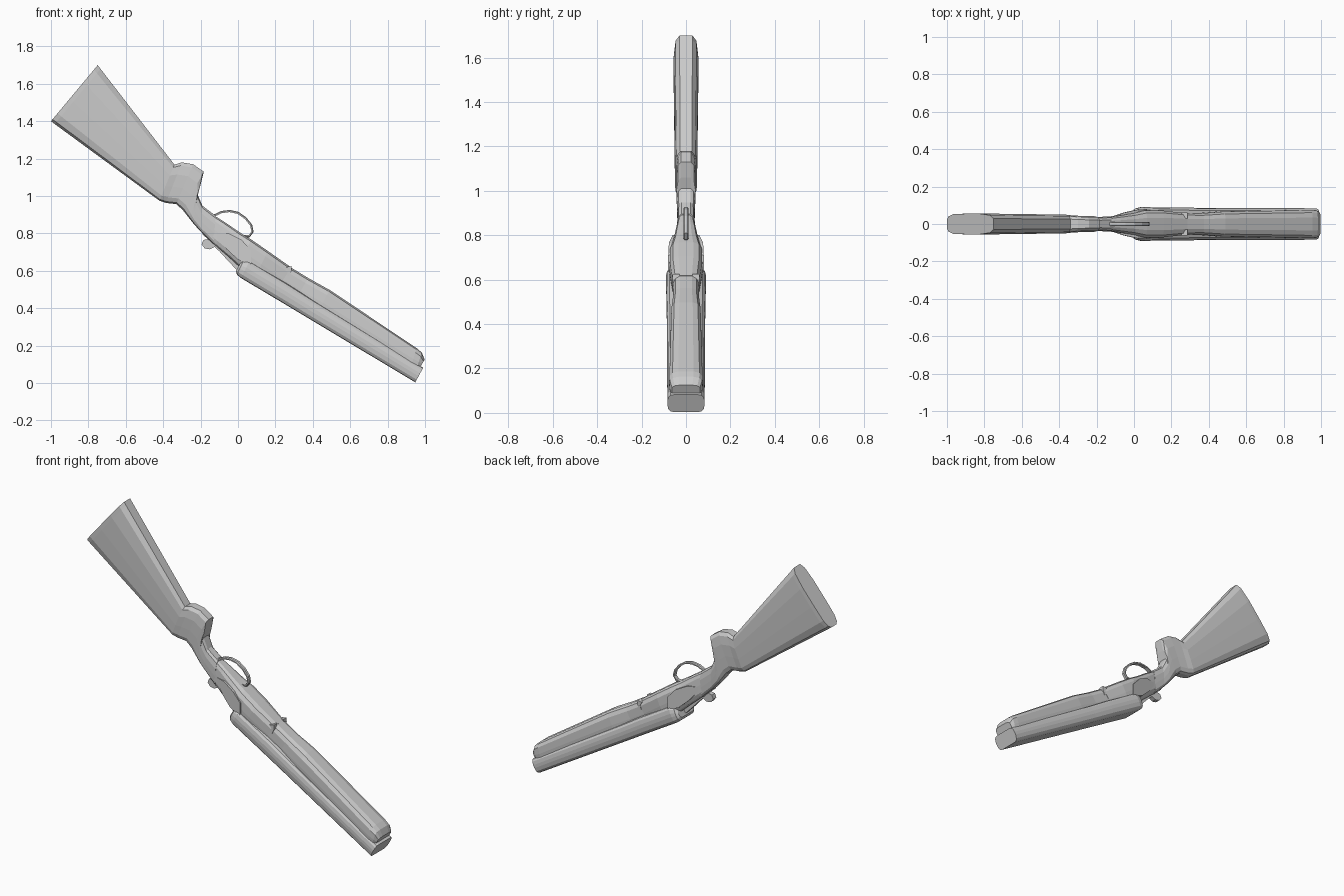
import bpy, bmesh
from mathutils import Vector

# Half sections: (fraction from lower to upper edge, fraction of half width)
OVAL = [(0, .42), (.035, .75), (.14, .96), (.4, 1), (.7, 1), (.92, .85), (1, .52)]
BOXY = [(0, .5), (.06, .78), (.2, .96), (.5, 1), (.8, .98), (.94, .8), (1, .45)]
BARREL = [(0, .68), (.05, .84), (.18, .95), (.42, 1), (.62, 1), (.84, .95), (.96, .84), (1, .66)]


def finish(name, bm):
    bmesh.ops.recalc_face_normals(bm, faces=bm.faces)
    me = bpy.data.meshes.new(name)
    bm.to_mesh(me)
    bm.free()
    ob = bpy.data.objects.new(name, me)
    bpy.context.collection.objects.link(ob)
    return ob


def loft(name, stations, section):
    """Skin symmetric sections; station = lower x, z, upper x, z, half width."""
    bm = bmesh.new()
    rings = []
    for lx, lz, ux, uz, w in stations:
        half = [(lx + (ux - lx) * t, f * w, lz + (uz - lz) * t) for t, f in section]
        pts = half + [(x, -y, z) for x, y, z in reversed(half)]
        rings.append([bm.verts.new(p) for p in pts])
    n = len(rings[0])
    for a, b in zip(rings, rings[1:]):
        for i in range(n):
            j = (i + 1) % n
            bm.faces.new((a[i], a[j], b[j], b[i]))
    bm.faces.new(rings[0])
    bm.faces.new(rings[-1])
    return finish(name, bm)


def plate(name, outer, inner):
    """Prism between two matching outlines of 3D points."""
    bm = bmesh.new()
    a = [bm.verts.new(p) for p in outer]
    b = [bm.verts.new(p) for p in inner]
    bm.faces.new(a)
    bm.faces.new(b)
    for i in range(len(a)):
        j = (i + 1) % len(a)
        bm.faces.new((a[i], a[j], b[j], b[i]))
    return finish(name, bm)


# Stock with the pistol grip and slim wrist
loft("stock", [
    (-1.0, 1.40, -.75, 1.70, .055),
    (-.98, 1.385, -.735, 1.68, .056),
    (-.42, .975, -.34, 1.168, .05),
    (-.385, .963, -.30, 1.18, .045),
    (-.33, .957, -.24, 1.17, .043),
    (-.295, .925, -.183, 1.13, .043),
    (-.26, .88, -.20, 1.06, .042),
    (-.24, .855, -.217, 1.01, .041),
    (-.20, .81, -.19, .948, .038),
    (-.13, .74, -.12, .895, .04)], OVAL)

# Receiver
loft("receiver", [
    (-.19, .795, -.15, .91, .032),
    (-.12, .735, -.07, .86, .045),
    (-.05, .675, .01, .805, .058),
    (.01, .62, .07, .768, .073),
    (.09, .565, .16, .706, .074),
    (.20, .49, .285, .618, .06)], BOXY)

# Forearm under the barrels
loft("forearm", [
    (.20, .49, .28, .62, .059),
    (.30, .43, .375, .562, .058),
    (.42, .36, .49, .498, .067),
    (.92, .07, .955, .187, .076),
    (.95, .065, .983, .163, .074),
    (.968, .075, .998, .125, .064)], BOXY)

# Side by side barrels as one block
loft("barrels", [
    (-.012, .598, .012, .64, .07),
    (-.006, .58, .03, .655, .084),
    (.015, .562, .062, .652, .09),
    (.22, .44, .265, .53, .088),
    (.35, .362, .395, .447, .086),
    (.948, .004, .99, .082, .084)], BARREL)

# Raised side plates with a pointed tail
outline = [(-.135, .035, .805), (-.05, .061, .80), (.02, .077, .765), (.07, .08, .71),
           (.07, .08, .63), (.0, .074, .66), (-.06, .06, .715)]
for s, side in ((1, "left"), (-1, "right")):
    plate("side_plate_" + side, [(x, s * y, z) for x, y, z in outline],
          [(x, s * .02, z) for x, y, z in outline])
    # Hinge catch
    catch = [(.255, .62), (.285, .625), (.287, .60), (.272, .57), (.26, .575), (.268, .60)]
    plate("hinge_catch_" + side, [(x, s * .061, z) for x, z in catch],
          [(x, s * .03, z) for x, z in catch])

# Opening lever with thumb pad
lever = [(-.15, .772), (-.185, .765), (-.195, .742), (-.178, .72), (-.15, .715),
         (-.125, .728), (-.10, .705), (-.05, .65), (0, .598), (.02, .63), (-.06, .70)]
plate("opening_lever", [(x, .015, z) for x, z in lever], [(x, -.015, z) for x, z in lever])

# Trigger guard: flat strip swept along its loop
path = [Vector(p) for p in [(-.15, .895), (-.125, .897), (-.09, .914), (-.045, .92), (0, .91),
                            (.04, .882), (.07, .845), (.078, .81), (.06, .785), (.03, .785)]]
bands = []
for i, p in enumerate(path):
    d = (path[min(i + 1, len(path) - 1)] - path[max(i - 1, 0)]).normalized()
    n = Vector((-d.y, d.x)) * .006
    bands.append((p.x - n.x, p.y - n.y, p.x + n.x, p.y + n.y, .012))
loft("trigger_guard", bands, [(0, 1), (.6, 1), (1, .6)])
